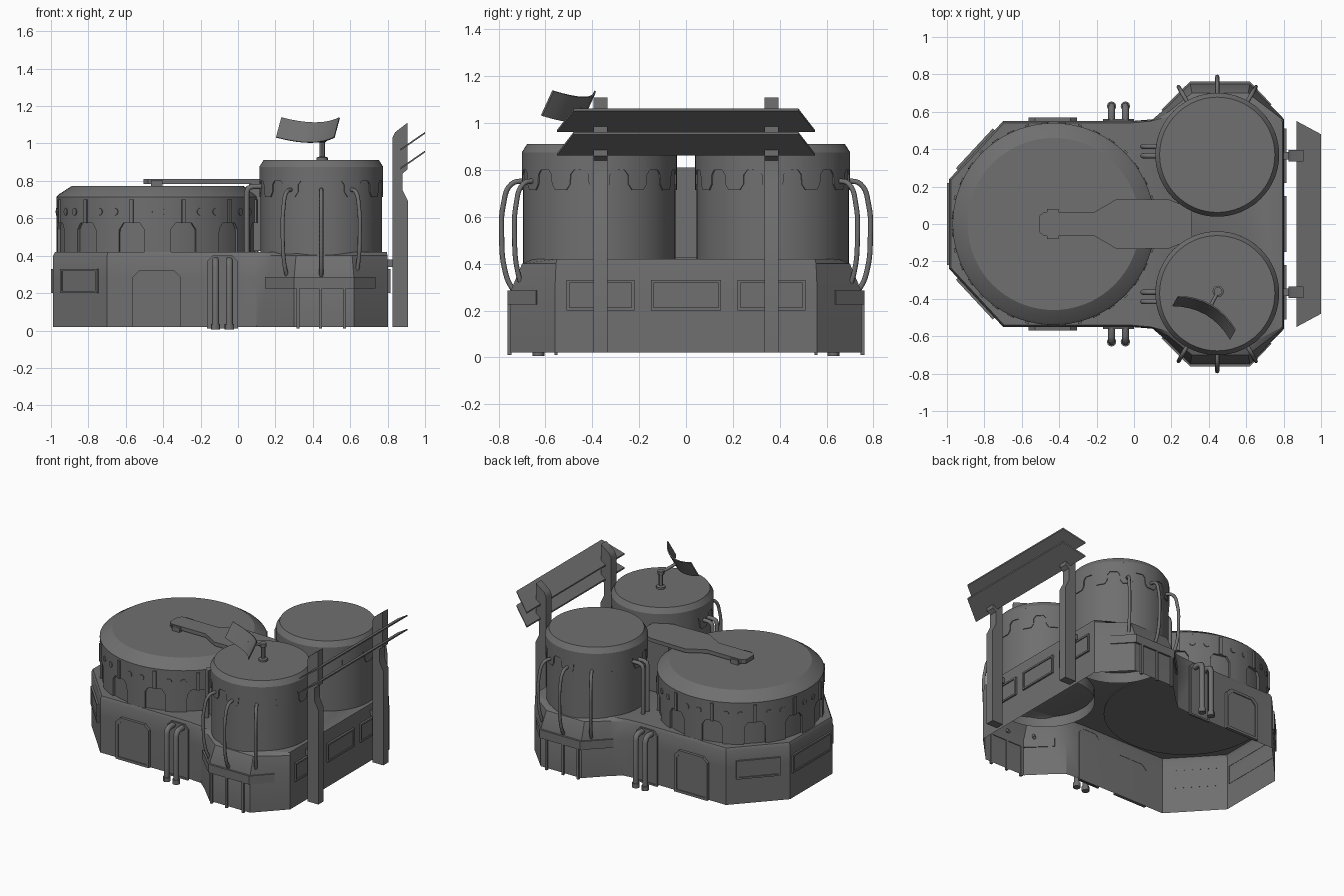
import bpy, bmesh, math
from mathutils import Vector as V

if "Cube" in bpy.data.objects:
    bpy.data.objects.remove(bpy.data.objects["Cube"])

DARK = bpy.data.materials.new("dark_metal")
DARK.diffuse_color = (.16, .16, .16, 1)
DARK.use_nodes = True
DARK.node_tree.nodes["Principled BSDF"].inputs["Base Color"].default_value = DARK.diffuse_color


def mesh(name, verts, faces, angle=30):
    me = bpy.data.meshes.new(name)
    bm = bmesh.new()
    vs = [bm.verts.new(v) for v in verts]
    for f in faces:
        bm.faces.new([vs[i] for i in f])
    bmesh.ops.recalc_face_normals(bm, faces=bm.faces)
    bm.to_mesh(me)
    bm.free()
    me.materials.append(DARK)
    ob = bpy.data.objects.new(name, me)
    bpy.context.collection.objects.link(ob)
    bpy.ops.object.select_all(action='DESELECT')
    ob.select_set(True)
    bpy.context.view_layer.objects.active = ob
    bpy.ops.object.shade_smooth_by_angle(angle=math.radians(angle))
    return ob


def loft(name, loops, cap0=True, cap1=True):
    n = len(loops[0])
    verts = [p for l in loops for p in l]
    faces = [(k*n+i, k*n+(i+1) % n, (k+1)*n+(i+1) % n, (k+1)*n+i)
             for k in range(len(loops)-1) for i in range(n)]
    if cap0:
        faces.append(tuple(range(n)))
    if cap1:
        faces.append(tuple(range(len(verts)-n, len(verts))))
    return mesh(name, verts, faces)


def slab(name, pts, z0, z1):
    return loft(name, [[(x, y, z) for x, y in pts] for z in (z0, z1)])


def box(name, x0, x1, y0, y1, z0, z1):
    return slab(name, [(x0, y0), (x1, y0), (x1, y1), (x0, y1)], z0, z1)


def lathe(name, cx, cy, prof, n=64, cap0=False):
    return loft(name, [[(cx+r*math.cos(2*math.pi*i/n), cy+r*math.sin(2*math.pi*i/n), z)
                        for i in range(n)] for r, z in prof], cap0)


def tube(name, pts, r, bezier=True):
    cu = bpy.data.curves.new(name, 'CURVE')
    cu.dimensions = '3D'
    cu.bevel_depth, cu.bevel_resolution, cu.use_fill_caps = r, 2, True
    cu.resolution_u = 6
    cu.materials.append(DARK)
    if bezier:
        sp = cu.splines.new('BEZIER')
        sp.bezier_points.add(len(pts)-1)
        for b, p in zip(sp.bezier_points, pts):
            b.co = p
            b.handle_left_type = b.handle_right_type = 'AUTO'
    else:
        sp = cu.splines.new('POLY')
        sp.points.add(len(pts)-1)
        for b, p in zip(sp.points, pts):
            b.co = (*p, 1)
    ob = bpy.data.objects.new(name, cu)
    bpy.context.collection.objects.link(ob)
    return ob


def panel(name, cx, cy, ang, w, z0, z1, t=.012, ch=0.0, inset=.012):
    """Framed wall panel facing direction ang, with optional chamfered top corners."""
    n = V((math.cos(ang), math.sin(ang), 0))
    u = V((-n.y, n.x, 0))

    def ring(i, d):
        h, a, b = w/2-i, z0+i, z1-i
        q = [(-h, a), (h, a), (h, b-ch), (h-ch, b), (-h+ch, b), (-h, b-ch)] if ch else \
            [(-h, a), (h, a), (h, b), (-h, b)]
        return [V((cx, cy, z)) + u*s + n*d for s, z in q]
    return loft(name, [ring(0, -.002), ring(0, t), ring(inset, t), ring(inset, t-.007)], False)


def collar(name, cx, cy, r, rin, top, pattern, n=12):
    """Ring whose lower edge repeats the given (fraction, z) outline."""
    v, f = [], []
    m = n*len(pattern)
    for k in range(n):
        for fr, z in pattern:
            a = 2*math.pi*(k+fr)/n
            c, s = math.cos(a), math.sin(a)
            v += [(cx+r*c, cy+r*s, top), (cx+r*c, cy+r*s, z), (cx+rin*c, cy+rin*s, z)]
    for i in range(m):
        j = (i+1) % m
        f += [(3*i, 3*j, 3*j+1, 3*i+1), (3*i+1, 3*j+1, 3*j+2, 3*i+2)]
    return mesh(name, v, f)


# Base shell, open underneath, bulging around the two towers
low = [(.803, .56), (.62, .75), (.30, .75), (.17, .62), (.10, .56), (-.02, .55), (-.70, .55), (-.988, .24)]
high = [(.795, .55), (.60, .65), (.32, .65), (.20, .58), (.09, .55), (-.02, .54), (-.695, .54), (-.978, .235)]
full = lambda p: p + [(x, -y) for x, y in reversed(p)]
mid = [((a[0]*.5+b[0]*.5), (a[1]*.5+b[1]*.5)) for a, b in zip(low, high)]
mid[5:] = low[5:]
loft("base_shell", [[(x, y, z) for x, y in full(p)]
                    for p, z in ((low, .02), (low, .28), (mid, .40), (high, .42))], cap0=False)

# Large drum with arched collar, ribs and bolts
BX = -.43
lathe("large_drum", BX, 0, [(.525, .415), (.525, .70), (.54, .70), (.54, .715), (.525, .73), (.46, .772)], 72, True)
collar("large_drum_collar", BX, 0, .54, .52, .705,
       [(0, .42), (.12, .42), (.25, .42), (.255, .54), (.34, .575), (.5, .575), (.66, .575),
        (.745, .54), (.75, .42), (.88, .42)])
v, f = [], []
for k in range(12):
    for off, w, zs in ((15, .011, (.575, .70)), (5, .02, (.615, .655)), (25, .02, (.615, .655))):
        a = math.radians(30*k+off)
        nrm, tan = V((math.cos(a), math.sin(a), 0)), V((-math.sin(a), math.cos(a), 0))
        zc, hz = sum(zs)/2, (zs[1]-zs[0])/2
        if off == 15:
            q = [(-w, -hz), (w, -hz), (w, hz), (-w, hz)]
        else:
            q = [(w*math.cos(i*math.pi/4), hz*math.sin(i*math.pi/4)) for i in range(8)]
        o, c = len(v), len(q)
        for r in (.53, .55 if off == 15 else .545):
            v += [V((BX, 0, zc)) + nrm*r + tan*s + V((0, 0, z)) for s, z in q]
        f += [(o+i, o+(i+1) % c, o+c+(i+1) % c, o+c+i) for i in range(c)] + [tuple(range(o+c, o+2*c))]
mesh("large_drum_ribs_and_bolts", v, f)

# Bridge arm lying over the large drum, and its column between the towers
arm = [(.31, .08), (.19, .13), (-.09, .135), (-.21, .065), (-.48, .065), (-.505, .045)]
slab("bridge_arm", full(arm), .783, .81)
box("bridge_column", .06, .31, -.11, .11, .425, .785)
box("bridge_clamp", -.465, -.405, -.08, .08, .77, .805)

TX, TY = .445, .37
for s, side in ((1, "back"), (-1, "front")):
    # Small tower
    lathe(side+"_tower", TX, s*TY, [(.325, .345), (.325, .865), (.331, .865), (.331, .875), (.308, .912)])
    collar(side+"_tower_collar", TX, s*TY, .331, .32, .87,
           [(0, .715), (.16, .715), (.26, .74), (.27, .78), (.36, .80), (.5, .80),
            (.64, .80), (.73, .78), (.74, .74), (.84, .715)])
    # Bowed pipes on the outer side of the tower
    for d in (-30, 0, 30):
        a = math.radians(s*90+d)
        pts = [(TX+r*math.cos(a), s*(TY+.005)+r*math.sin(a), z) for r, z in
               ((.31, .755), (.37, .74), (.405, .65), (.412, .52), (.40, .38), (.37, .30), (.35, .28))]
        tube(side+"_bowed_pipe", pts, .011)
    # Drain pipes from tower to roof
    for y in (.365, .415):
        tube(side+"_roof_pipe", [(x, s*y, z) for x, z in
             ((.15, .77), (.08, .77), (.055, .762), (.047, .74), (.047, .42))], .014, False)
    # Ledge and buttress ribs around the bulge
    ledge = [(.735, .64), (.62, .762), (.30, .762), (.145, .61), (.16, .605), (.305, .745), (.615, .745), (.725, .63)]
    slab(side+"_ledge", [(x, s*y) for x, y in ledge], .225, .285)
    for x in (.32, .44, .57):
        box(side+"_buttress", x-.008, x+.008, s*.745, s*.763, .01, .23)
    # Door and wall pipes
    panel(side+"_door", -.435, s*.55, s*math.pi/2, .26, .02, .32, .02, .035, .018)
    panel(side+"_pipe_backing", -.083, s*.55, s*math.pi/2, .165, .01, .40, .012, .03)
    for x in (-.12, -.046):
        tube(side+"_wall_pipe", [(x, s*y, z) for y, z in
             ((.55, .375), (.60, .375), (.622, .365), (.63, .34), (.63, .015))], .019, False)
        lathe(side+"_pipe_foot", x, s*.63, [(.025, 0.005), (.025, .035)], 12, True)
    # Slanted corner window
    panel(side+"_corner_window", -.845, s*.396, math.atan2(s*.288, -.31), .29, .20, .33)
    panel(side+"_end_window", .803, s*.365, 0, .29, .20, .33)
    # Louvre post with two brackets
    prof = [(.825, .02), (.91, .02), (.91, .69), (.88, .75), (.88, .84), (.905, .86),
            (.905, 1.11), (.84, 1.06), (.825, 1.03)]
    loft(side+"_louvre_post", [[(x, s*y, z) for x, z in prof] for y in (.335, .395)])
    box(side+"_post_bracket", .80, .83, s*.345, s*.385, .34, .38)
panel("middle_window", .803, 0, 0, .30, .20, .33)
panel("far_end_window", -.988, 0, math.pi, .44, .20, .33)

# Two sloping louvre blades
for dz, nm in ((0, "lower"), (.10, "upper")):
    loft(nm+"_louvre", [[(.87, -.55, z), (.87, .55, z), (1.0, .48, z+.09), (1.0, -.48, z+.09)]
                        for z in (.862+dz, .872+dz)])

# Curved antenna panel on a mast
mast = V((.45, -.36, 1.02))
C = V((.398, -.461, 1.06))
t, u, e = V((.86, -.5, 0)), V((.5, .86, 0)), math.radians(28)
fd = -u*math.cos(e) + V((0, 0, math.sin(e)))
up = u*math.sin(e) + V((0, 0, math.cos(e)))
rings = []
for i in range(9):
    w = -.18 + .36*i/8
    P = C + t*w + fd*(.058*(w/.18)**2)
    rings.append([P-up*.06, P+up*.06, P+up*.06-fd*.008, P-up*.06-fd*.008])
loft("antenna_panel", rings)
lathe("antenna_mast", .45, -.36, [(.03, .91), (.03, .925), (.014, .93), (.014, 1.005), (.022, 1.01), (.022, 1.035)], 12)
tube("antenna_arm", [mast, C], .01, False)
